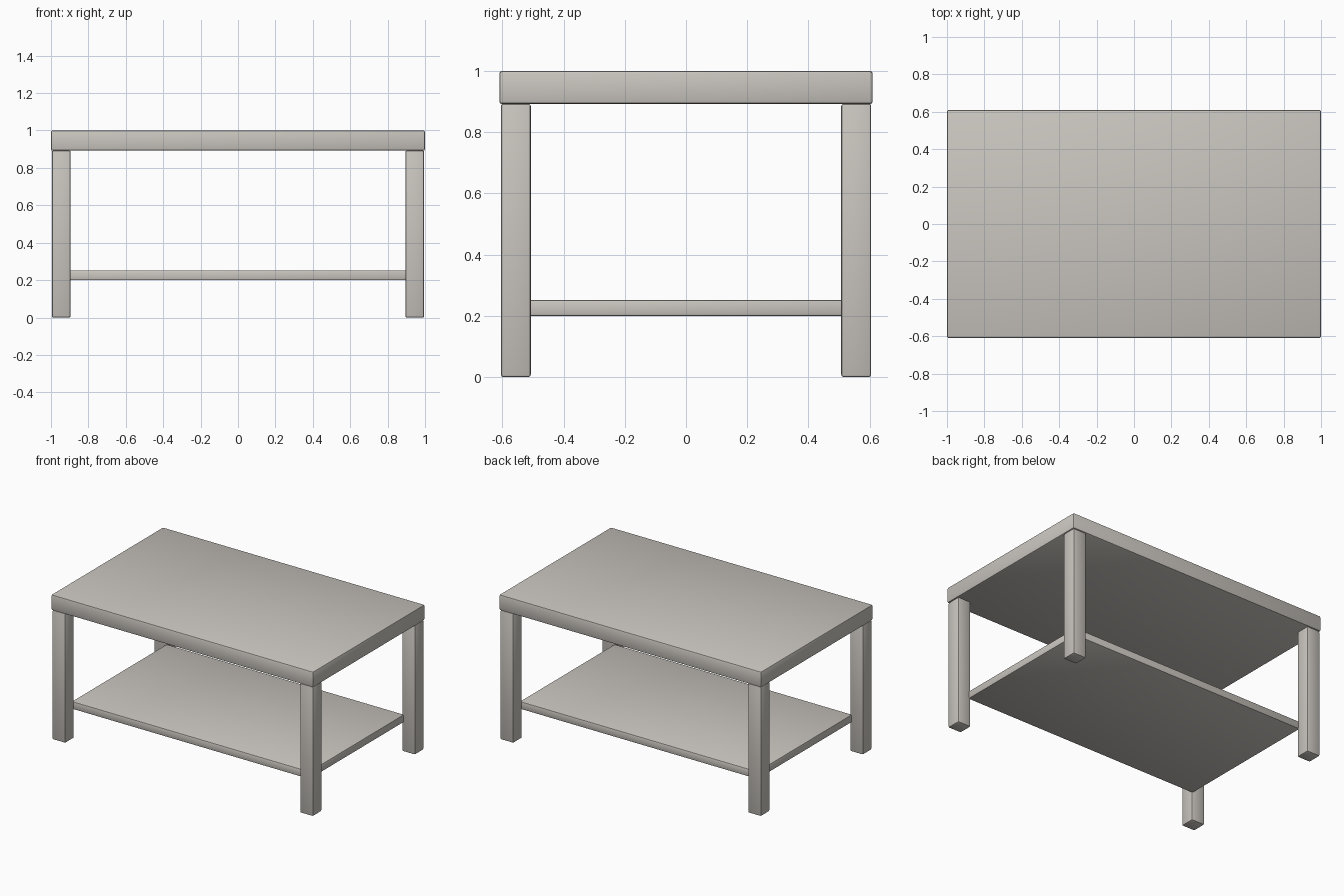
import bpy

default = bpy.data.objects.get("Cube")
if default:
    bpy.data.objects.remove(default, do_unlink=True)

# One painted-wood colour for the whole table
paint = bpy.data.materials.new("warm_light_grey")
paint.use_nodes = True
colour = (0.59, 0.56, 0.52, 1)
paint.diffuse_color = colour
paint.node_tree.nodes["Principled BSDF"].inputs["Base Color"].default_value = colour


def board(name, centre, size, bevel):
    """Box with softly eased edges."""
    bpy.ops.mesh.primitive_cube_add(size=1, location=centre)
    obj = bpy.context.object
    obj.name = obj.data.name = name
    obj.scale = size
    bpy.ops.object.transform_apply(location=False, rotation=False, scale=True)
    obj.data.materials.append(paint)
    mod = obj.modifiers.new("eased_edges", 'BEVEL')
    mod.width = bevel
    mod.segments = 2
    bpy.ops.object.modifier_apply(modifier=mod.name)
    bpy.ops.object.shade_smooth_by_angle()
    return obj


# Table top
board("table_top", (0, 0, 0.946), (2, 1.22, 0.108), 0.009)

# Lower shelf, its corners just tucked into the legs
board("lower_shelf", (0, 0, 0.226), (1.815, 1.035, 0.053), 0.007)

# Four square legs
for x_side, x_name in ((1, "left"), (-1, "right")):
    for y_side, y_name in ((-1, "front"), (1, "back")):
        board(f"{y_name}_{x_name}_leg",
              (x_side * 0.945, y_side * 0.556, 0.4465),
              (0.1, 0.098, 0.893), 0.008)
